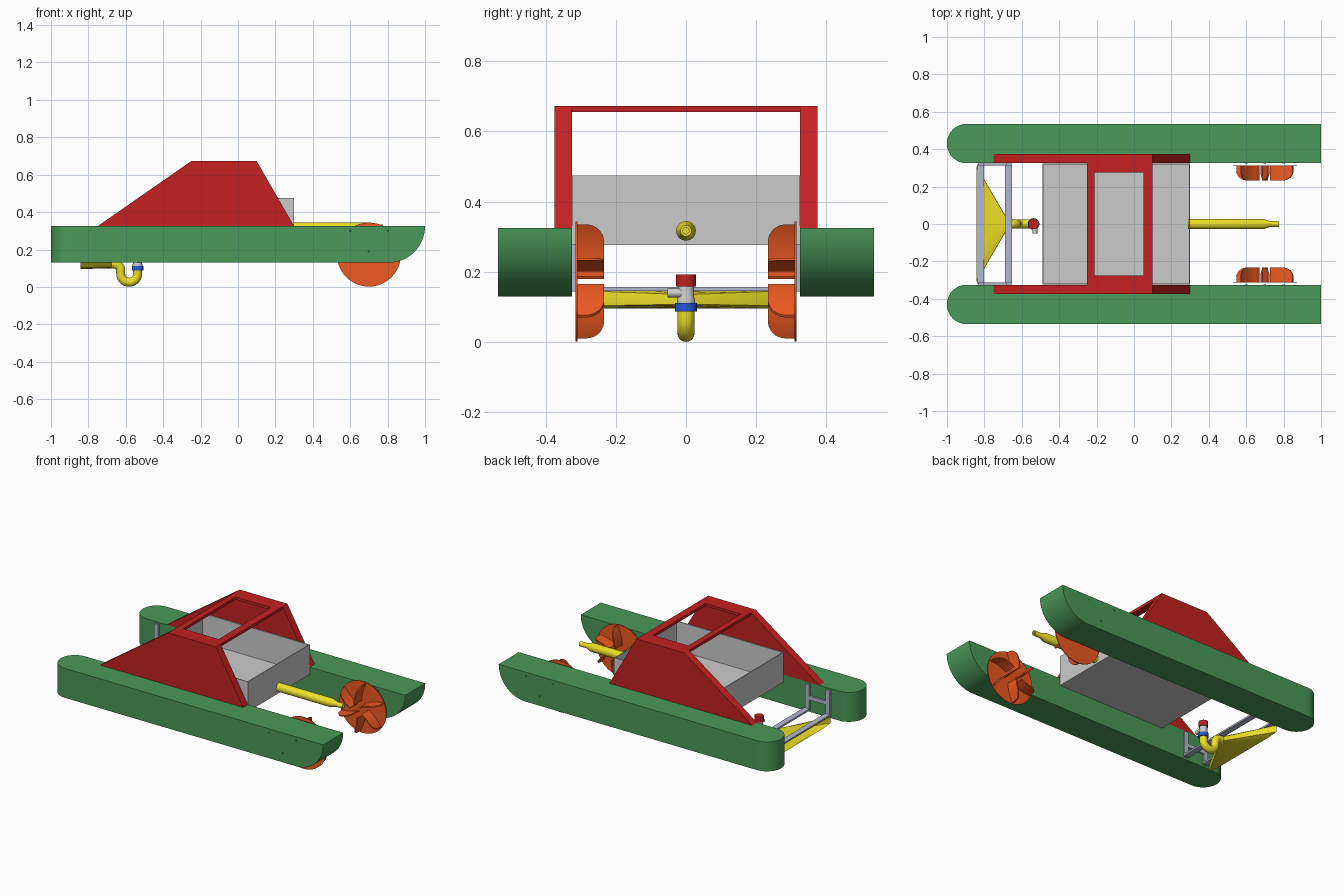
import bpy, bmesh
from math import sin, cos, pi, sqrt, radians
from mathutils import Vector, Matrix

if "Cube" in bpy.data.objects:
    bpy.data.objects.remove(bpy.data.objects["Cube"])


def material(name, rgb):
    m = bpy.data.materials.new(name)
    m.diffuse_color = (*rgb, 1)
    m.use_nodes = True
    m.node_tree.nodes["Principled BSDF"].inputs["Base Color"].default_value = m.diffuse_color
    return m


GREEN = material("green", (0.07, 0.32, 0.10))
DARK = material("dark_green", (0.02, 0.10, 0.03))
RED = material("red", (0.55, 0.015, 0.015))
YELLOW = material("yellow", (0.85, 0.75, 0.02))
ORANGE = material("orange", (0.85, 0.10, 0.015))
BLUE = material("blue", (0.02, 0.10, 0.70))
STEEL = material("steel", (0.45, 0.48, 0.62))
WHITE = material("white", (0.85, 0.85, 0.85))


def make(name, bm, mat=None, angle=35):
    bmesh.ops.remove_doubles(bm, verts=bm.verts, dist=1e-5)
    bmesh.ops.recalc_face_normals(bm, faces=bm.faces)
    me = bpy.data.meshes.new(name)
    bm.to_mesh(me)
    bm.free()
    me.shade_smooth()
    me.set_sharp_from_angle(angle=radians(angle))
    if mat:
        me.materials.append(mat)
    ob = bpy.data.objects.new(name, me)
    bpy.context.collection.objects.link(ob)
    return ob


def add_loft(bm, rings, caps=True):
    rows = [[bm.verts.new(p) for p in r] for r in rings]
    n = len(rows[0])
    for a, b in zip(rows, rows[1:]):
        for i in range(n):
            j = (i + 1) % n
            bm.faces.new((a[i], a[j], b[j], b[i]))
    if caps:
        bm.faces.new(rows[0])
        bm.faces.new(rows[-1])


def loft(name, rings, mat=None, caps=True):
    bm = bmesh.new()
    add_loft(bm, rings, caps)
    return make(name, bm, mat)


def box(name, x, y, z, mat=None):
    ring = lambda h: [(x[0], y[0], h), (x[1], y[0], h), (x[1], y[1], h), (x[0], y[1], h)]
    return loft(name, [ring(z[0]), ring(z[1])], mat)


def lathe(name, base, axis, profile, mat, n=32):
    """Revolve (distance, radius) pairs about an axis."""
    q = Vector(axis).to_track_quat('Z', 'Y')
    rings = [[Vector(base) + q @ Vector((r * cos(2 * pi * i / n), r * sin(2 * pi * i / n), d))
              for i in range(n)] for d, r in profile]
    return loft(name, rings, mat)


def hull(name, s):
    top, low, hw, yc = 0.325, 0.13, 0.105, 0.43
    r = top - low
    stations = []
    for i in range(17):                                   # stern, round in plan
        a = pi / 2 * i / 16
        stations.append((-1 + hw * (1 - cos(a)), hw * sin(a), low))
    for i in range(17):                                   # bow, round in profile
        a = pi / 2 * i / 16
        stations.append((1 - r + r * sin(a), hw, top - r * cos(a)))
    loft(name, [[(x, s * yc - w, b), (x, s * yc + w, b), (x, s * yc + w, top), (x, s * yc - w, top)]
                for x, w, b in stations], GREEN)


def wheel(name, s):
    cx, cz, face = 0.70, 0.173, 0.309
    bm = bmesh.new()
    n = 48
    add_loft(bm, [[(0.171 * cos(2 * pi * i / n), s * y, 0.171 * sin(2 * pi * i / n)) for i in range(n)]
                  for y in (face, face + 0.005)])
    for k in range(6):                                    # curved paddles
        rot = Matrix.Rotation(k * pi / 3, 3, 'Y')
        rings = []
        for i in range(15):
            u = i / 14
            r = 0.042 + 0.12 * sin(u * pi / 2)
            d = 0.077 if r < 0.112 else 0.027 + sqrt(max(0, 0.05 ** 2 - (r - 0.112) ** 2))
            bend = 2.2 * (r - 0.04) ** 2 - 0.012
            rings.append([rot @ Vector((bend + t, s * (face + 0.001 - e), r))
                          for t, e in ((-0.004, 0), (0.004, 0), (0.004, d), (-0.004, d))])
        add_loft(bm, rings)
    bmesh.ops.translate(bm, verts=bm.verts, vec=(cx, 0, cz))
    make(name, bm, ORANGE)


for side, s in (("left", 1), ("right", -1)):
    hull(side + "_hull", s)
    wheel(side + "_paddle_wheel", s)
    # Side panel of the frame
    prof = [(-0.75, 0.325), (0.30, 0.325), (0.10, 0.673), (-0.25, 0.673)]
    loft(side + "_frame_panel", [[(x, s * y, z) for x, z in prof] for y in (0.325, 0.375)], RED)
    # Mounting points on the hull
    for i, (x, z) in enumerate(((0.6, 0.3), (0.8, 0.3), (0.7, 0.19))):
        lathe(f"{side}_hull_bolt_{i}", (x, s * 0.3245, z), (0, s, 0), [(0, 0.007), (0.211, 0.007)], DARK, 12)
    # Stern brackets
    y = sorted((s * 0.313, s * 0.325))
    for i, x in enumerate((-0.82, -0.67)):
        box(f"{side}_bracket_post_{i}", (x - 0.015, x + 0.015), y, (0.145, 0.315), STEEL)
    box(side + "_bracket_rail", (-0.82, -0.67), y, (0.215, 0.24), STEEL)

# Roof of the frame with its opening
bm = bmesh.new()
ring = lambda x0, x1, h, z: [(x0, -h, z), (x1, -h, z), (x1, h, z), (x0, h, z)]
o, i_ = (-0.25, 0.10, 0.3255), (-0.21, 0.05, 0.275)
add_loft(bm, [ring(*o, 0.655), ring(*o, 0.673), ring(*i_, 0.673), ring(*i_, 0.655), ring(*o, 0.655)], caps=False)
make("frame_roof", bm, RED)

# Collecting bin, open on top
b, c = (-0.49, 0.30, 0.324), (-0.484, 0.294, 0.318)
loft("collecting_bin", [ring(*b, 0.277), ring(*b, 0.475), ring(*c, 0.475), ring(*c, 0.283)])

# Drive shaft
lathe("drive_shaft", (0.29, 0, 0.317), (1, 0, 0),
      [(0, 0.028), (0.40, 0.028), (0.435, 0.016), (0.485, 0.016), (0.485, 0.009), (0.45, 0.009)], YELLOW)

# Stern cross bars
for i, x in enumerate((-0.82, -0.67)):
    box(f"cross_bar_{i}", (x - 0.019, x + 0.019), (-0.318, 0.318), (0.146, 0.157), STEEL)

# Funnel: flat mouth narrowing to a round neck
N = 24


def funnel_ring(x, w, h, z, k):
    pts = []
    for i in range(N):
        a = 2 * pi * (i + 0.5) / N
        ca, sa = cos(a), sin(a)
        m = max(abs(ca), abs(sa))
        pts.append((x, w * (ca * (1 - k) + ca / m * k), z + h * (sa * (1 - k) + sa / m * k)))
    return pts


loft("intake_funnel", [funnel_ring(-0.842, 0.31, 0.029, 0.125, 1), funnel_ring(-0.675, 0.023, 0.023, 0.122, 0),
                       funnel_ring(-0.675, 0.020, 0.020, 0.122, 0), funnel_ring(-0.838, 0.303, 0.025, 0.125, 1)],
     YELLOW, caps=False)

# Trap pipe: swept tube
path = [(-0.68, 0.122), (-0.665, 0.122)]
path += [(-0.662 + 0.035 * sin(a), 0.087 + 0.035 * cos(a)) for a in (pi / 2 * i / 8 for i in range(1, 9))]
path += [(-0.582 - 0.045 * cos(a), 0.070 - 0.045 * sin(a)) for a in (pi * i / 16 for i in range(17))]
path += [(-0.537, 0.10)]
rings = []
for i, p in enumerate(path):
    p0, p1 = path[max(i - 1, 0)], path[min(i + 1, len(path) - 1)]
    t = Vector((p1[0] - p0[0], 0, p1[1] - p0[1])).normalized()
    side = t.cross(Vector((0, 1, 0)))
    rings.append([Vector((p[0], 0, p[1])) + 0.024 * (side * cos(a) + Vector((0, sin(a), 0)))
                  for a in (2 * pi * k / N for k in range(N))])
loft("trap_pipe", rings, YELLOW)

# Valve stack
v = (-0.537, 0, 0)
up = (0, 0, 1)
lathe("valve_collar", v, up, [(0.087, 0.031), (0.112, 0.031)], BLUE)
lathe("valve_body", v, up, [(0.112, 0.026), (0.122, 0.026), (0.128, 0.023), (0.160, 0.023)], WHITE)
lathe("valve_spout", (-0.53, 0, 0.14), (0, -1, 0), [(0, 0.013), (0.052, 0.013)], WHITE)
lathe("valve_cap", v, up, [(0.158, 0.028), (0.193, 0.028)], RED)
